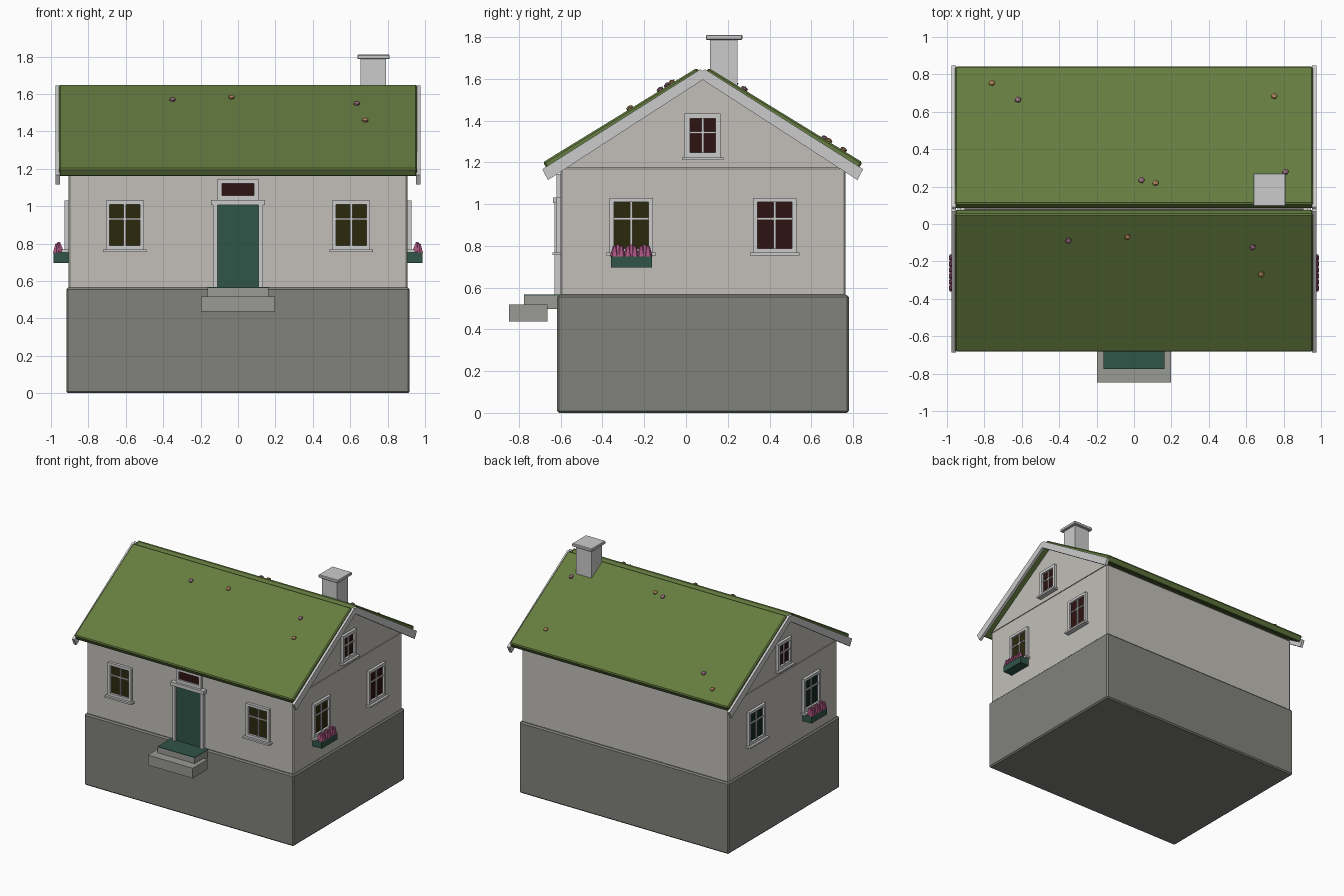
import bpy, bmesh, math
from mathutils import Matrix, Vector

if "Cube" in bpy.data.objects:
    bpy.data.objects.remove(bpy.data.objects["Cube"])

def mat(name, r, g, b):
    m = bpy.data.materials.new(name)
    m.diffuse_color = (r, g, b, 1)
    m.use_nodes = True
    m.node_tree.nodes["Principled BSDF"].inputs["Base Color"].default_value = m.diffuse_color
    return m

WALL = mat("wall_plaster", .54, .52, .48)
TRIM = mat("trim_grey", .56, .56, .54)
STONE = mat("foundation_stone", .22, .22, .205)
STEP = mat("step_stone", .32, .32, .30)
GREEN = mat("roof_turf", .13, .2, .05)
DOOR = mat("door_green", .03, .09, .065)
AMBER = mat("glass_amber", .025, .022, .004)
RED = mat("glass_red", .028, .006, .006)
TEAL = mat("glass_teal", .006, .022, .016)
PINK = mat("petal_pink", .4, .09, .22)
MAUVE = mat("petal_mauve", .3, .15, .2)
ORANGE = mat("petal_orange", .4, .22, .1)

RY = .08                  # ridge position in y
WX, WY0, WY1 = .905, -.6, .763

def finish(name, bm, m, M=Matrix(), bevel=0):
    bmesh.ops.recalc_face_normals(bm, faces=bm.faces)
    me = bpy.data.meshes.new(name)
    bm.to_mesh(me)
    bm.free()
    me.transform(M)
    ob = bpy.data.objects.new(name, me)
    bpy.context.collection.objects.link(ob)
    me.materials.append(m)
    if bevel:
        b = ob.modifiers.new("Bevel", 'BEVEL')
        b.width, b.segments = bevel, 1
    return ob

def boxes(name, items, m, M=Matrix(), bevel=0):
    """Each item is (x0, x1, y0, y1, z0, z1)."""
    bm = bmesh.new()
    for x0, x1, y0, y1, z0, z1 in items:
        T = Matrix.Translation(((x0+x1)/2, (y0+y1)/2, (z0+z1)/2))
        S = Matrix.Diagonal((abs(x1-x0), abs(y1-y0), abs(z1-z0), 1))
        bmesh.ops.create_cube(bm, size=1, matrix=T @ S)
    return finish(name, bm, m, M, bevel)

def prism(name, prof, x0, x1, m, bevel=0):
    """Extrude a (y, z) profile along x."""
    bm = bmesh.new()
    f = bm.faces.new([bm.verts.new((x0, y, z)) for y, z in prof])
    r = bmesh.ops.extrude_face_region(bm, geom=[f])
    vs = [g for g in r['geom'] if isinstance(g, bmesh.types.BMVert)]
    bmesh.ops.translate(bm, verts=vs, vec=(x1 - x0, 0, 0))
    return finish(name, bm, m, bevel=bevel)

# Body
boxes("foundation", [(-.918, .918, -.617, .78, 0, .565)], STONE, bevel=.01)
boxes("walls", [(-WX, WX, WY0, WY1, .56, 1.175)], WALL, bevel=.006)
prism("gable", [(WY0, 1.175), (WY1, 1.175), (RY, 1.603)], -WX, WX, WALL)

# Roof slabs, meeting along their lower inner edges, and verge boards
for s, side in ((-1, "front"), (1, "back")):
    slab = [(0, 1.608), (.028, 1.652), (.765, 1.2), (.738, 1.156)]
    prism("roof_" + side, [(RY + s*y, z) for y, z in slab], -.957, .957, GREEN, .008)
    board = [(0, 1.637), (.012, 1.645), (.768, 1.167), (.741, 1.115), (0, 1.595)]
    for x0, x1 in ((-.975, -.953), (.953, .975)):
        prism("verge_board_" + side, [(RY + s*y, z) for y, z in board], x0, x1, TRIM)

# Chimney
boxes("chimney", [(.655, .79, .114, .247, 1.4, 1.787)], TRIM)
boxes("chimney_cap", [(.638, .811, .095, .27, 1.786, 1.81)], TRIM, bevel=.004)

# Windows: local x across, -y outwards, placed on a wall by a matrix
def on_wall(side, u, z):
    if side == "front":
        return Matrix.Translation((u, WY0, z))
    s = 1 if side == "right" else -1
    return Matrix.Translation((s*WX, u, z)) @ Matrix.Rotation(s*math.pi/2, 4, 'Z')

def window(side, u, z0, w, h, t, glass, split=.64):
    M = on_wall(side, u, z0)
    a = w + t
    d = -.022
    boxes("window_frame", [(-a, -w, d, .01, -t, h+t), (w, a, d, .01, -t, h+t),
                           (-w, w, d, .01, h, h+t), (-w, w, d, .01, -t, 0),
                           (-a-.014, a+.014, -.04, .01, -t-.014, -t)], TRIM, M)
    boxes("window_glass", [(-w, w, -.005, .01, 0, h)], glass, M)
    boxes("window_bars", [(-.006, .006, -.014, 0, 0, h),
                          (-w, w, -.014, 0, h*split-.005, h*split+.005)], TRIM, M)

for u in (-.605, .605):
    window("front", u, .79, .081, .22, .021, AMBER)

for side, s in (("right", 1), ("left", -1)):
    window(side, -.262, .788, .083, .221, .021, AMBER if s > 0 else TEAL)
    window(side, .425, .788, .083, .221, .021, RED if s > 0 else TEAL)
    window(side, RY, 1.248, .062, .162, .024, RED, .58)
    # Flower box with faceted blossoms
    boxes("flower_box", [(s*.905, s*.986, -.36, -.163, .697, .752)], DOOR)
    for i in range(3):
        bm = bmesh.new()
        for k in (-1, 0, 1):
            r = .034 if k == 0 else .022
            T = Matrix.Translation((s*(.958 + .012*abs(k)), -.262 + (i-1)*.064 + k*.016,
                                    .778 - .004*abs(k)))
            bmesh.ops.create_cone(bm, cap_ends=True, segments=6, radius1=r,
                                  radius2=.008, depth=.058 - .008*abs(k), matrix=T)
        finish("blossom", bm, PINK)

# Door, frame, cornice and transom
M = on_wall("front", 0, 0)
boxes("door", [(-.109, .109, -.012, .01, .565, 1.005)], DOOR, M)
boxes("door_frame", [(-.133, -.109, -.03, .01, .565, 1.005),
                     (.109, .133, -.03, .01, .565, 1.005),
                     (-.145, .145, -.038, .01, 1.005, 1.032)], TRIM, M)
boxes("transom_frame", [(-.11, -.086, -.02, .01, 1.032, 1.145), (.086, .11, -.02, .01, 1.032, 1.145),
                        (-.086, .086, -.02, .01, 1.122, 1.145),
                        (-.086, .086, -.02, .01, 1.032, 1.058)], TRIM, M)
boxes("transom_glass", [(-.086, .086, -.008, .01, 1.058, 1.122)], RED, M)

# Steps
boxes("upper_step", [(-.163, .163, -.775, -.6, .498, .562)], STEP)
boxes("door_mat", [(-.163, .163, -.775, -.6, .562, .567)], DOOR)
boxes("lower_step", [(-.197, .197, -.848, -.663, .438, .518)], STEP)

# Small flowers scattered on the turf
spots = [(-.35, -.09), (-.035, -.07), (.635, -.125), (.68, -.27), (.04, .235),
         (.115, .22), (.81, .28), (.75, .685), (-.62, .665), (-.76, .755)]
for i, (x, y) in enumerate(spots):
    s = 1 if y > RY else -1
    z = 1.652 - (abs(y - RY) - .028) * .613 + .006
    bm = bmesh.new()
    bmesh.ops.create_icosphere(bm, subdivisions=1, radius=.019,
                               matrix=Matrix.Diagonal((1, 1, .6, 1)))
    R = Vector((0, s*.52, .853)).to_track_quat('Z', 'Y').to_matrix().to_4x4()
    finish("roof_flower", bm, (MAUVE, ORANGE)[i % 2], Matrix.Translation((x, y, z)) @ R)
